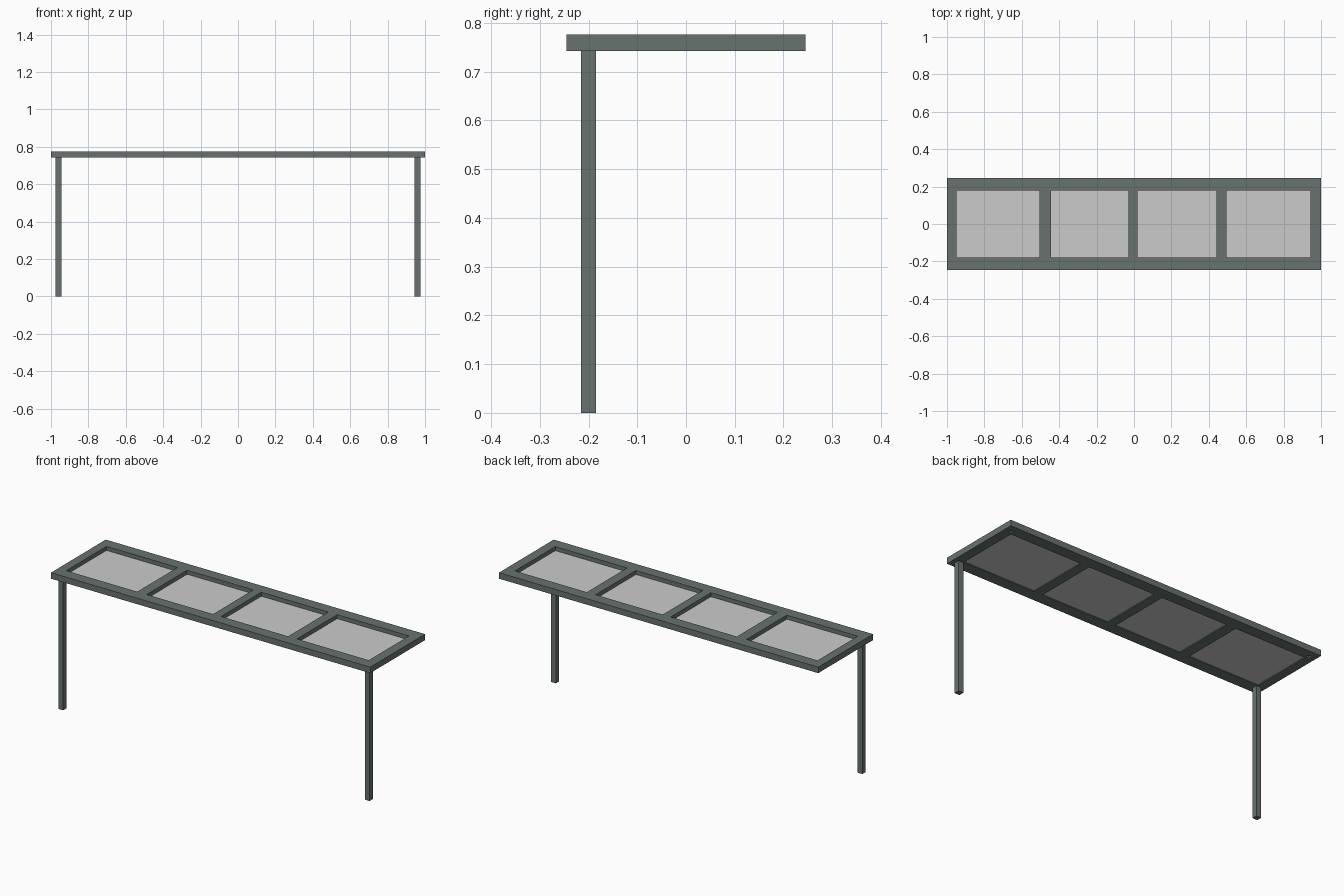
import bpy

if "Cube" in bpy.data.objects:
    bpy.data.objects.remove(bpy.data.objects["Cube"])


def material(name, colour):
    mat = bpy.data.materials.new(name)
    mat.use_nodes = True
    mat.diffuse_color = colour
    mat.node_tree.nodes["Principled BSDF"].inputs["Base Color"].default_value = colour
    return mat


def box(name, low, high, mat=None):
    centre = [(a + b) / 2 for a, b in zip(low, high)]
    bpy.ops.mesh.primitive_cube_add(size=1, location=centre)
    obj = bpy.context.object
    obj.name = name
    obj.scale = [b - a for a, b in zip(low, high)]
    bpy.ops.object.transform_apply(location=False, rotation=False, scale=True)
    if mat:
        obj.data.materials.append(mat)
    return obj


def cut(target, cutter):
    mod = target.modifiers.new("opening", 'BOOLEAN')
    mod.operation = 'DIFFERENCE'
    mod.solver = 'EXACT'
    mod.object = cutter
    bpy.context.view_layer.objects.active = target
    bpy.ops.object.modifier_apply(modifier=mod.name)
    bpy.data.objects.remove(cutter)


metal = material("grey green metal", (0.14, 0.17, 0.16, 1))
glass = material("pale grey glass", (0.60, 0.60, 0.60, 1))

BOTTOM, TOP = 0.742, 0.776
DEPTH, PANE_Y = 0.245, 0.18
BAYS = [(-0.95, -0.505), (-0.445, -0.03), (0.02, 0.44), (0.495, 0.945)]

# Roof frame with four openings, each holding a low pane
frame = box("roof_frame", (-1, -DEPTH, BOTTOM), (1, DEPTH, TOP), metal)
for i, (x0, x1) in enumerate(BAYS):
    cut(frame, box("opening_cutter", (x0, -PANE_Y, BOTTOM - 0.1), (x1, PANE_Y, TOP + 0.1)))
    box(f"roof_pane_{i + 1}", (x0, -PANE_Y, BOTTOM + 0.005), (x1, PANE_Y, BOTTOM + 0.011), glass)

# Front posts, and small fixing holes under the rear corners
for side, label in ((-1, "right"), (1, "left")):
    x = side * 0.96
    box(f"{label}_post", (x - 0.015, -0.215, 0), (x + 0.015, -0.185, BOTTOM), metal)
    cut(frame, box("hole_cutter", (x - 0.01, 0.19, BOTTOM - 0.1), (x + 0.01, 0.21, BOTTOM + 0.01)))
